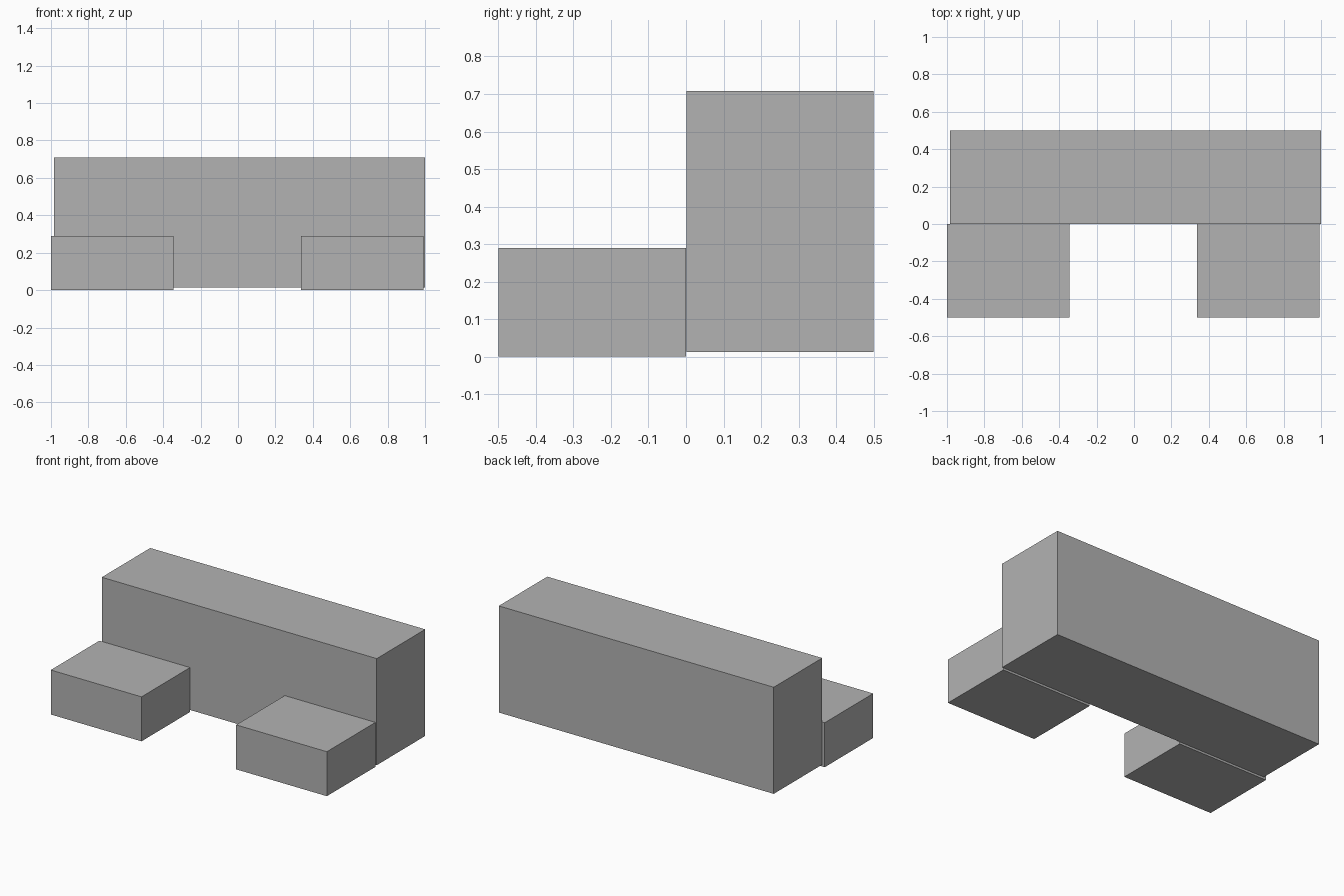
import bpy
import bmesh
from mathutils import Vector

default_cube = bpy.data.objects.get("Cube")
if default_cube:
    bpy.data.objects.remove(default_cube, do_unlink=True)

# Single flat grey
grey = bpy.data.materials.new("plain grey")
grey.use_nodes = True
colour = (0.45, 0.45, 0.45, 1.0)
grey.diffuse_color = colour
grey.node_tree.nodes["Principled BSDF"].inputs["Base Color"].default_value = colour


def box(name, low, high):
    """Flat-shaded box between two opposite corners."""
    low, high = Vector(low), Vector(high)
    bm = bmesh.new()
    bmesh.ops.create_cube(bm, size=1)
    bmesh.ops.scale(bm, vec=high - low, verts=bm.verts)
    mesh = bpy.data.meshes.new(name)
    bm.to_mesh(mesh)
    bm.free()
    mesh.materials.append(grey)
    obj = bpy.data.objects.new(name, mesh)
    obj.location = (low + high) / 2
    bpy.context.collection.objects.link(obj)
    return obj


# Tall rear block, raised slightly off the ground
box("main_block", (-0.983, 0.001, 0.013), (1.0, 0.5, 0.708))

# Two low blocks against its front
for name, left_edge in (("right_front_block", -1.0), ("left_front_block", 0.337)):
    box(name, (left_edge, -0.5, 0), (left_edge + 0.654, 0, 0.29))
